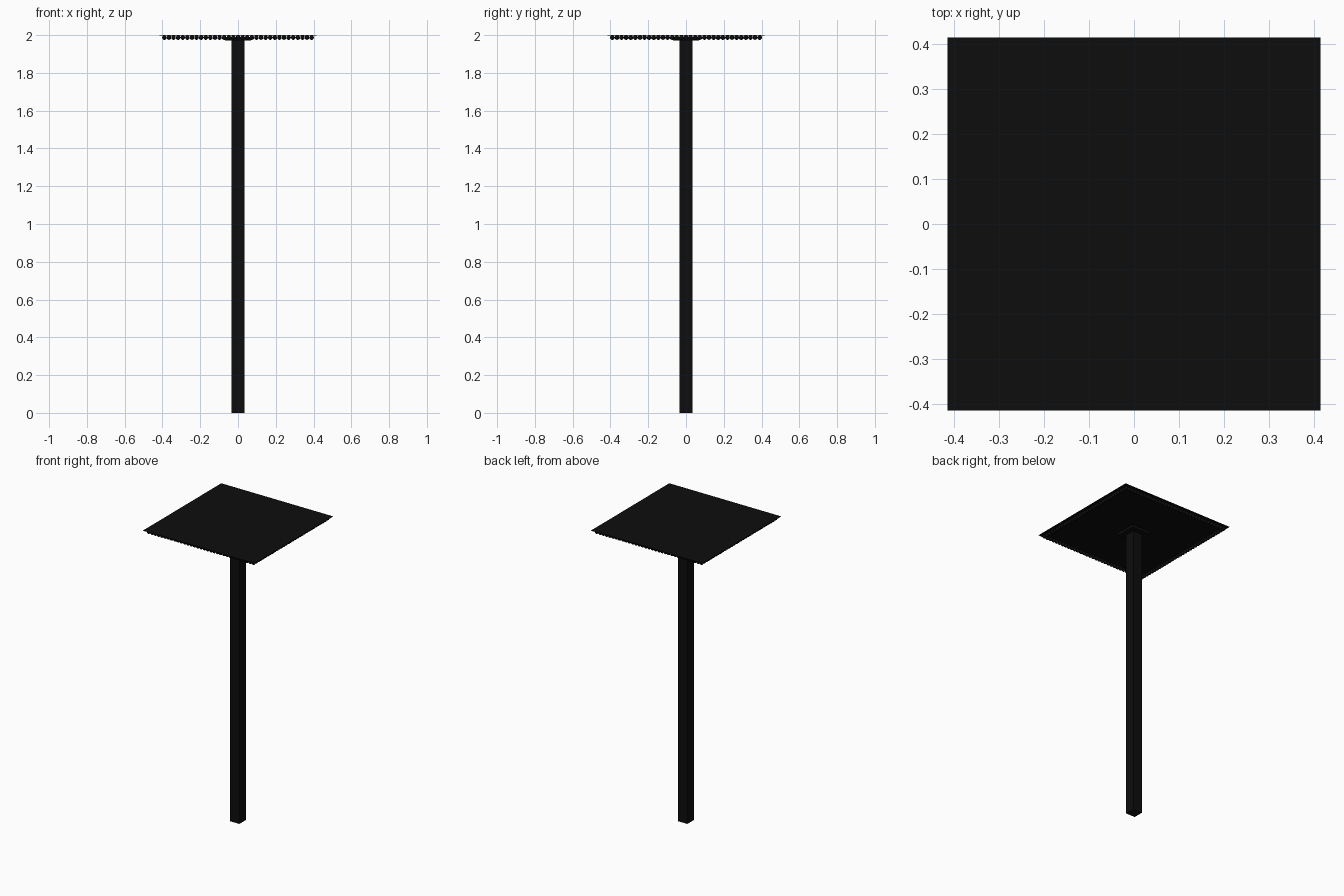
import bpy, bmesh
from mathutils import Matrix, Vector

if "Cube" in bpy.data.objects:
    bpy.data.objects.remove(bpy.data.objects["Cube"])

black = bpy.data.materials.new("black")
black.diffuse_color = (0.004, 0.004, 0.004, 1)
black.use_nodes = True
black.node_tree.nodes["Principled BSDF"].inputs["Base Color"].default_value = black.diffuse_color


def finish(name, bm):
    mesh = bpy.data.meshes.new(name)
    bm.to_mesh(mesh)
    bm.free()
    obj = bpy.data.objects.new(name, mesh)
    bpy.context.collection.objects.link(obj)
    mesh.materials.append(black)
    return obj


def box(name, half, z0, z1):
    bm = bmesh.new()
    bmesh.ops.create_cube(bm, size=1, matrix=Matrix.Translation((0, 0, (z0 + z1) / 2))
                          @ Matrix.Diagonal((2 * half, 2 * half, z1 - z0, 1)))
    return finish(name, bm)


# Square post, mounting flange and thin top sheet
box("post", 0.034, 0, 1.985)
box("flange", 0.07, 1.972, 1.99)
box("top_sheet", 0.415, 1.997, 2.0)

# Beaded trim running around the underside of the sheet
bm = bmesh.new()
N, R, E = 32, 0.0125, 0.39
for side in range(4):
    turn = Matrix.Rotation(side * 1.5707963, 4, 'Z')
    for i in range(N):
        p = turn @ Vector((-E + 2 * E * i / N, -E, 1.987))
        bmesh.ops.create_uvsphere(bm, u_segments=10, v_segments=6, radius=R,
                                  matrix=Matrix.Translation(p))
for f in bm.faces:
    f.smooth = True
finish("bead_trim", bm)
